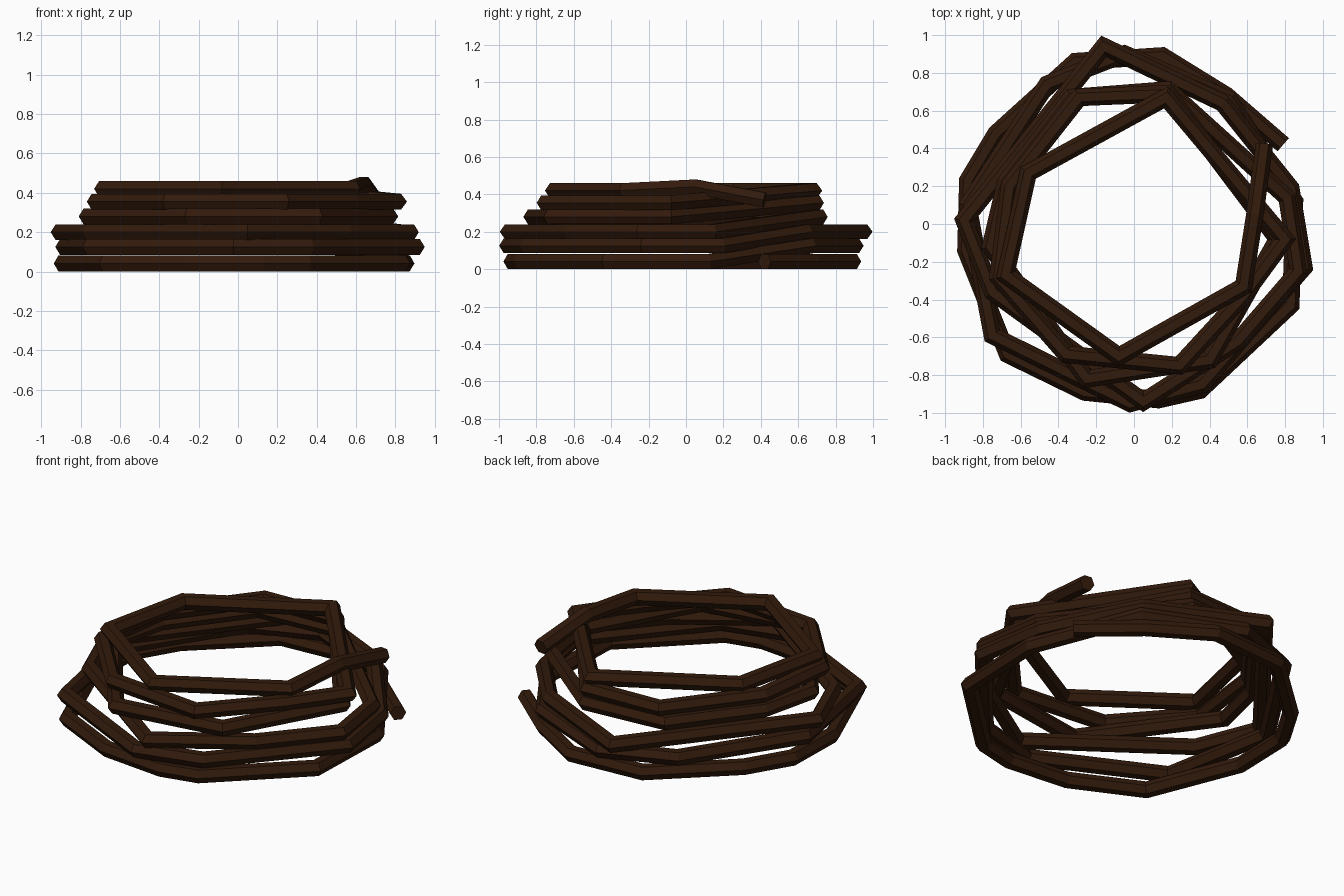
import bpy, bmesh, math
from mathutils import Vector

if "Cube" in bpy.data.objects:
    bpy.data.objects.remove(bpy.data.objects["Cube"])

# Rope centre line, one turn per line: height, then plan points counter-clockwise
turns = [
    (.041, [(.79, .42), (.49, .68), (.15, .89), (-.31, .86), (-.73, .48), (-.88, .23), (-.89, -.14),
            (-.67, -.69), (-.26, -.89), (.13, -.93), (.35, -.88), (.83, -.43), (.85, .12)]),
    (.125, [(.50, .66), (-.05, .90), (-.46, .74), (-.88, .10), (-.75, -.59), (-.02, -.95),
            (.36, -.85), (.90, -.23), (.83, .19)]),
    (.20, [(.47, .64), (-.16, .94), (-.90, .02), (-.75, -.36), (.05, -.94), (.55, -.62),
           (.87, -.25), (.81, .14)]),
    (.28, [(.18, .71), (-.33, .67), (-.68, .22), (-.76, -.12), (-.25, -.82),
           (.40, -.72), (.76, -.08)]),
    (.355, [(.18, .69), (-.29, .67), (-.66, .20), (-.72, -.28), (-.36, -.69), (.24, -.75),
            (.58, -.38), (.80, -.08)]),
    (.42, [(.17, .67), (-.56, .27), (-.68, -.27), (-.08, -.70), (.58, -.33)]),
]
path = [Vector((x, y, z)) for z, pts in turns for x, y in pts]
path += [Vector((.64, .05, .44)), Vector((.69, .42, .37))]  # loose top end


def sweep(name, pts, r, sides):
    """Low-poly tube with mitred corners and flat end caps."""
    bm = bmesh.new()
    rings = []
    for i, p in enumerate(pts):
        a = (p - pts[i - 1]).normalized() if i else (pts[1] - p).normalized()
        b = (pts[i + 1] - p).normalized() if i < len(pts) - 1 else a
        t = (a + b).normalized()
        side = t.cross(Vector((0, 0, 1))).normalized()
        up = side.cross(t)
        widen = 1 / max(t.dot(a), .7)
        ring = []
        for k in range(sides):
            ang = 2 * math.pi * k / sides
            ring.append(bm.verts.new(p + side * r * widen * math.cos(ang) + up * r * math.sin(ang)))
        rings.append(ring)
    for r0, r1 in zip(rings, rings[1:]):
        for k in range(sides):
            j = (k + 1) % sides
            bm.faces.new((r0[k], r0[j], r1[j], r1[k]))
    bm.faces.new(rings[0])
    bm.faces.new(rings[-1])
    bmesh.ops.recalc_face_normals(bm, faces=bm.faces)
    me = bpy.data.meshes.new(name)
    bm.to_mesh(me)
    bm.free()
    ob = bpy.data.objects.new(name, me)
    bpy.context.collection.objects.link(ob)
    return ob


# Coiled rope
rope = sweep("coiled_rope", path, .046, 6)
mat = bpy.data.materials.new("dark_brown_rope")
mat.diffuse_color = (.032, .0105, .0035, 1)
mat.use_nodes = True
mat.node_tree.nodes["Principled BSDF"].inputs["Base Color"].default_value = mat.diffuse_color
rope.data.materials.append(mat)
